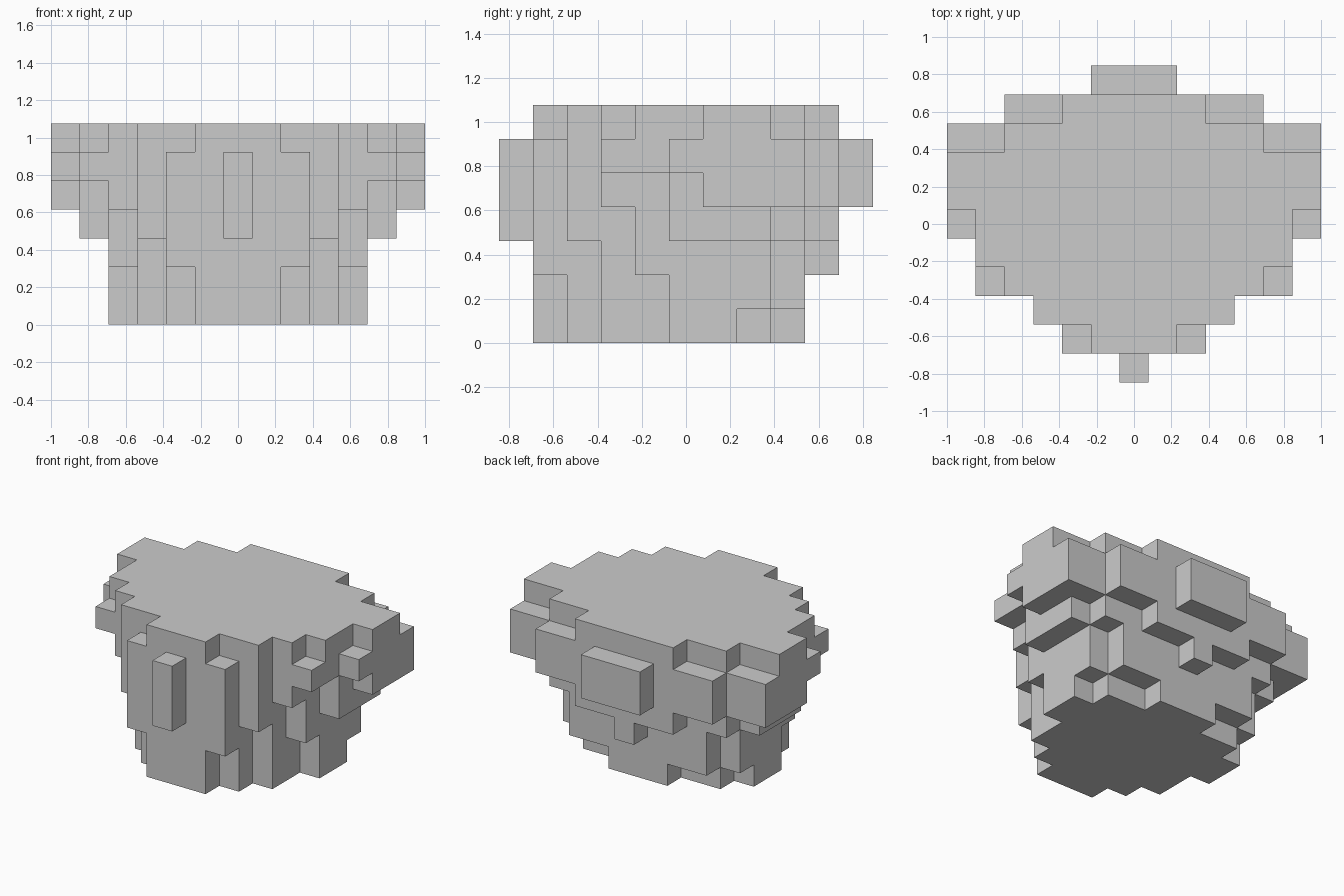
import bpy, bmesh
from mathutils import Vector

if "Cube" in bpy.data.objects:
    bpy.data.objects.remove(bpy.data.objects["Cube"])

V = 2 / 13  # voxel size

# Each layer (bottom to top): half-width in voxels for every row, front to back.
# "-" is an empty row, n means columns -n..n (mirrored about x = 0).
LAYERS = [
    "-12334431--",
    "-12334443--",
    "-223444430-",
    "0233455542-",
    "02344566641",
    "02355666641",
    "-134556642-",
]

cells = {(i, j - 5, k)
         for k, rows in enumerate(LAYERS)
         for j, n in enumerate(rows) if n != "-"
         for i in range(-int(n), int(n) + 1)}


def add_side(bm, cell, axis, sign):
    """Add one outward-facing square on the given side of a voxel."""
    centre = Vector(cell) + Vector((0, 0, 0.5))
    a, b, c = Vector(), Vector(), Vector()
    a[axis] = 0.5 * sign
    b[(axis + 1) % 3] = 0.5 * sign
    c[(axis + 2) % 3] = 0.5
    bm.faces.new([bm.verts.new((centre + a + s * b + t * c) * V)
                  for s, t in ((-1, -1), (1, -1), (1, 1), (-1, 1))])


# Outer skin of the stepped body
bm = bmesh.new()
for cell in sorted(cells):
    for axis in range(3):
        for sign in (-1, 1):
            near = list(cell)
            near[axis] += sign
            if tuple(near) not in cells:
                add_side(bm, cell, axis, sign)
bmesh.ops.remove_doubles(bm, verts=bm.verts, dist=1e-4)
# Merge coplanar squares into large flat faces
bmesh.ops.dissolve_limit(bm, angle_limit=0.01, verts=bm.verts, edges=bm.edges)

mesh = bpy.data.meshes.new("stepped_body")
bm.to_mesh(mesh)
bm.free()
bpy.context.collection.objects.link(bpy.data.objects.new("stepped_body", mesh))
